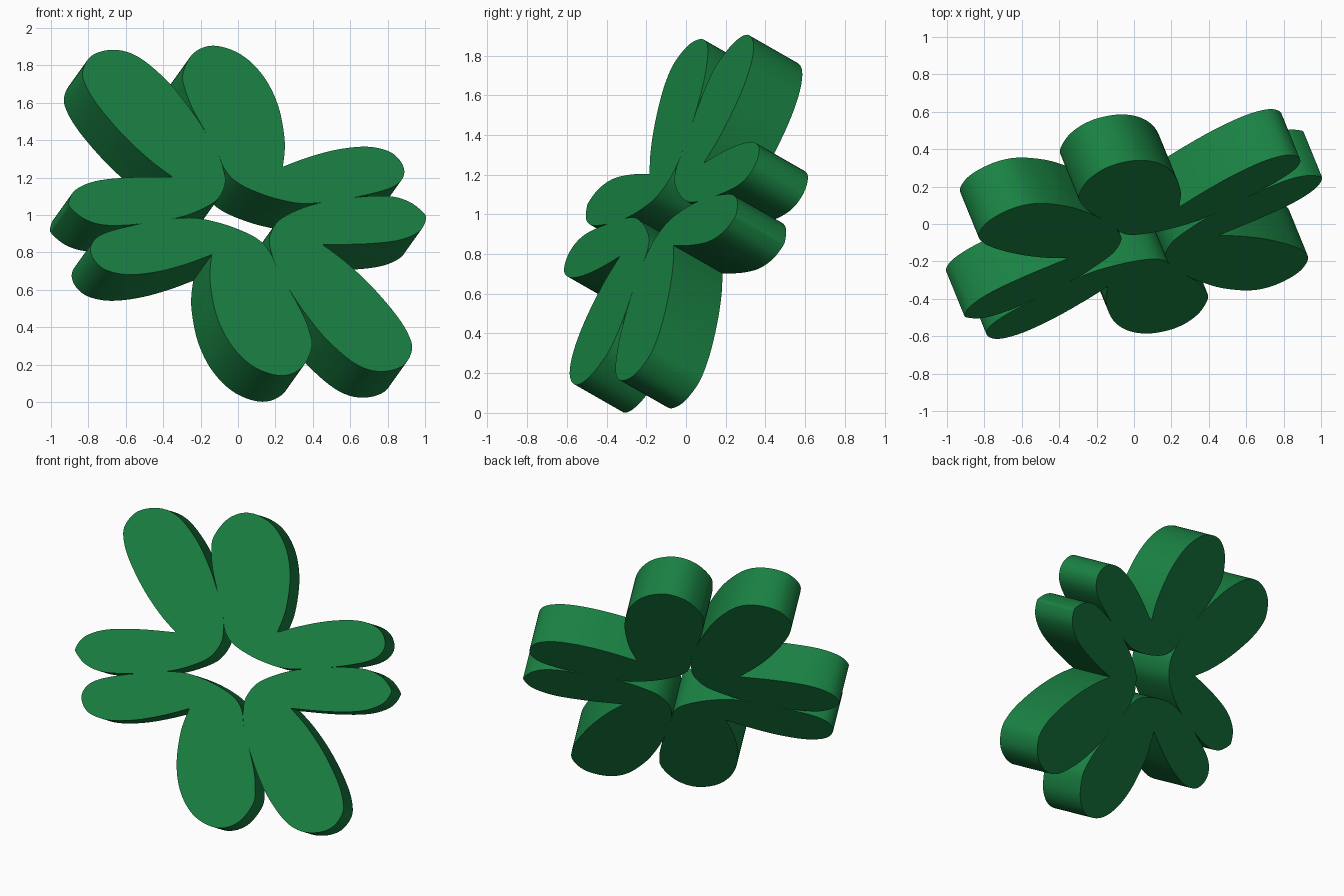
import bpy, bmesh
from mathutils import Vector

if "Cube" in bpy.data.objects:
    bpy.data.objects.remove(bpy.data.objects["Cube"])

# Leaf outlines, traced in front view (hundredths of a unit from the face centre: x, z).
# Each starts and ends at the sharp notch between its two lobes.
LEAF_TALL_LEFT = [(-40, 18), (-52, 27), (-66, 40), (-79, 55), (-86, 66), (-88, 74.5), (-83, 83),
                  (-71, 86), (-58, 82), (-43, 69.5), (-31, 55), (-22, 41.5), (-16, 31), (-12.5, 21),
                  (-12, 14), (-16, 6), (-25, .5), (-36, -3.5), (-49, -5.8), (-63, -7.6),
                  (-77, -7.6), (-87, -4.5), (-94, 1), (-95.5, 4.5), (-92, 11), (-81, 15.8),
                  (-62, 17.8)]
LEAF_TALL_RIGHT = [(19, 23.5), (20, 37), (16.5, 56), (8.5, 72), (-3.5, 83.5), (-18, 88.2),
                   (-29, 84), (-34.5, 73), (-33, 64), (-29, 54), (-22, 41.5), (-16, 31),
                   (-12, 22), (-6, 15.5), (4, 10.3), (17, 6), (31, 3.8), (50, 5.8), (70, 10),
                   (80, 14), (83.8, 19.5), (82.5, 25.5), (77, 31), (68, 33.8), (58, 34),
                   (45, 32), (31, 28)]

DEPTH = Vector((-0.10, 0.245, -0.14))        # thickness, square to the tilted face
CENTRE = Vector((0, 0, 0.953)) - DEPTH / 2

green = bpy.data.materials.new("leaf_green")
green.diffuse_color = (0.01, 0.22, 0.055, 1)
green.use_nodes = True
green.node_tree.nodes["Principled BSDF"].inputs["Base Color"].default_value = green.diffuse_color


def smooth_outline(pts, steps=6):
    """Catmull-Rom curve through the points, keeping the first one sharp."""
    p = [Vector(q) / 100 for q in pts]
    p = [p[0]] + p + [p[0], p[0]]
    out = []
    for a, b, c, d in zip(p, p[1:], p[2:], p[3:]):
        for i in range(steps):
            t = i / steps
            out.append(0.5 * (2 * b + (c - a) * t + (2 * a - 5 * b + 4 * c - d) * t * t
                              + (3 * b - a - 3 * c + d) * t ** 3))
    return out


def on_face(q, sign):
    """Lift a front-view point on to the tilted plane."""
    x, z = q * sign
    y = -(DEPTH.x * x + DEPTH.z * z) / DEPTH.y
    return CENTRE + Vector((x, y, z))


def leaf(name, pts, sign):
    bm = bmesh.new()
    front = bm.faces.new([bm.verts.new(on_face(q, sign)) for q in smooth_outline(pts)])
    ext = bmesh.ops.extrude_face_region(bm, geom=[front], use_keep_orig=True)
    verts = [g for g in ext["geom"] if isinstance(g, bmesh.types.BMVert)]
    bmesh.ops.translate(bm, verts=verts, vec=DEPTH)
    bmesh.ops.recalc_face_normals(bm, faces=bm.faces)
    mesh = bpy.data.meshes.new(name)
    bm.to_mesh(mesh)
    bm.free()
    mesh.materials.append(green)
    ob = bpy.data.objects.new(name, mesh)
    bpy.context.collection.objects.link(ob)
    bpy.ops.object.select_all(action='DESELECT')
    ob.select_set(True)
    bpy.context.view_layer.objects.active = ob
    bpy.ops.object.shade_smooth_by_angle(angle=0.6)


# Two leaves, each repeated by a half turn about the centre
leaf("leaf_upper_left", LEAF_TALL_LEFT, 1)
leaf("leaf_lower_right", LEAF_TALL_LEFT, -1)
leaf("leaf_upper_right", LEAF_TALL_RIGHT, 1)
leaf("leaf_lower_left", LEAF_TALL_RIGHT, -1)
